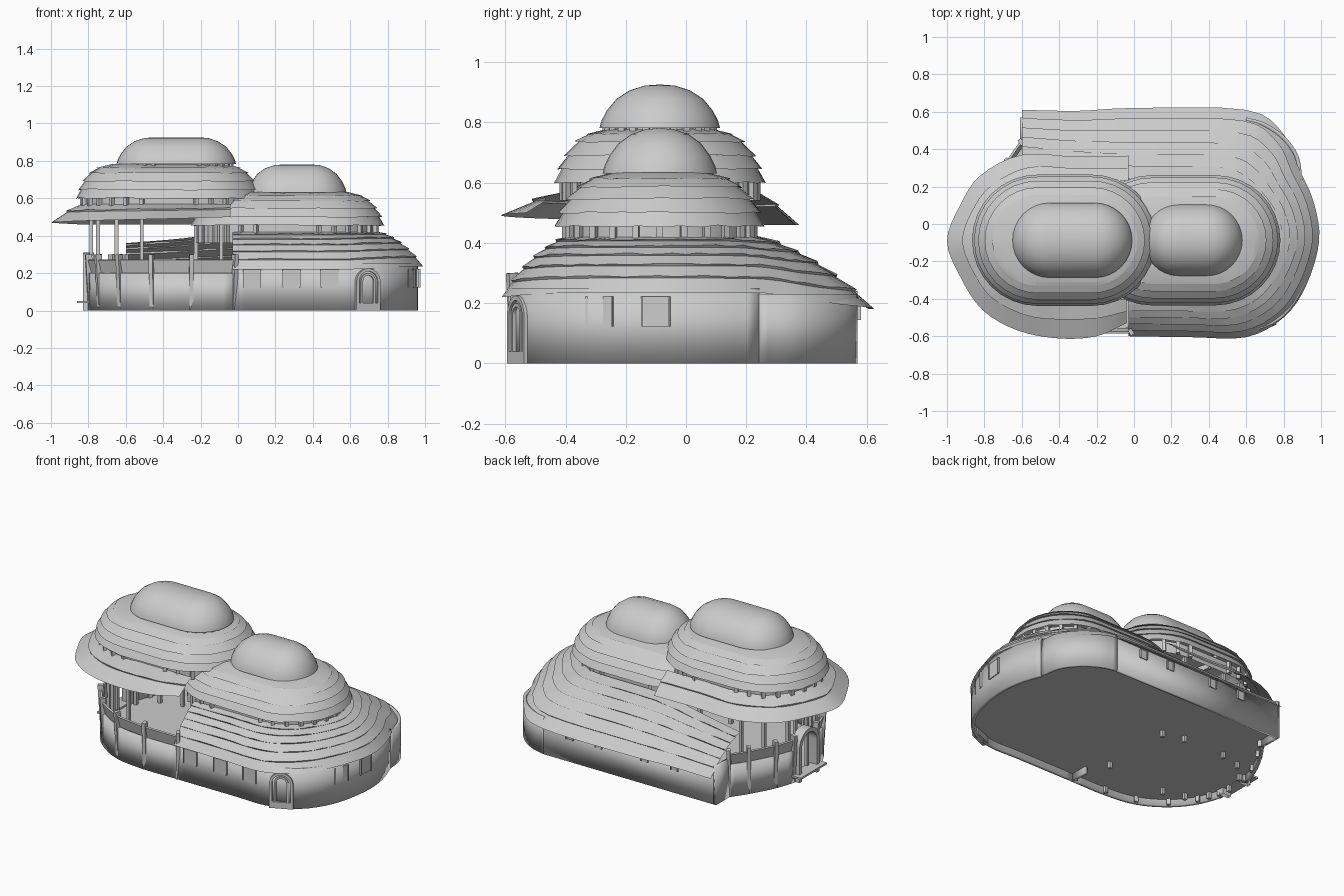
import bpy, bmesh, math, random
from mathutils import Vector, Matrix

random.seed(4)
if "Cube" in bpy.data.objects:
    bpy.data.objects.remove(bpy.data.objects["Cube"])

stone = bpy.data.materials.new("pale_grey")
stone.use_nodes = True
GREY = (0.6, 0.6, 0.6, 1)
stone.diffuse_color = GREY
stone.node_tree.nodes["Principled BSDF"].inputs["Base Color"].default_value = GREY
CY = -0.087  # shared axis of both towers


def finish(name, bm, smooth=True):
    bmesh.ops.recalc_face_normals(bm, faces=bm.faces)
    mesh = bpy.data.meshes.new(name)
    bm.to_mesh(mesh)
    bm.free()
    mesh.materials.append(stone)
    ob = bpy.data.objects.new(name, mesh)
    bpy.context.collection.objects.link(ob)
    if smooth:
        bpy.ops.object.select_all(action='DESELECT')
        ob.select_set(True)
        bpy.context.view_layer.objects.active = ob
        bpy.ops.object.shade_smooth_by_angle(angle=math.radians(35))
    return ob


def loft(name, loops, closed=True, cap=False):
    bm = bmesh.new()
    rings = [[bm.verts.new(p) for p in loop] for loop in loops]
    n = len(rings[0])
    for a, b in zip(rings, rings[1:]):
        for i in range(n if closed else n - 1):
            j = (i + 1) % n
            bm.faces.new((a[i], a[j], b[j], b[i]))
    if cap:
        bm.faces.new(rings[-1])
    return finish(name, bm)


def stadium(cx, half, r, z, n=16, wobble=0.0):
    pts = []
    for side in (1, -1):
        for i in range(n + 1):
            a = math.pi * i / n - math.pi / 2
            pts.append(Vector((cx + side * (half + r * math.cos(a)), CY + side * r * math.sin(a),
                               z + random.uniform(-wobble, wobble))))
    return pts


def curve(pts, k=4):
    # Catmull-Rom resampling of a short path
    pts = [Vector(p) for p in pts]
    ext = [pts[0] * 2 - pts[1]] + pts + [pts[-1] * 2 - pts[-2]]
    out = []
    for a, b, c, d in zip(ext, ext[1:], ext[2:], ext[3:]):
        for i in range(k):
            t = i / k
            out.append(0.5 * (2 * b + (c - a) * t + (2 * a - 5 * b + 4 * c - d) * t * t
                              + (3 * b - a - 3 * c + d) * t ** 3))
    return out + [pts[-1]]


def thatch_tier(name, cx, half, rows):
    # each course ends tucked under the lip of the next one
    loops = []
    for (r0, z0), (r1, z1) in zip(rows, rows[1:]):
        loops.append(stadium(cx, half, r0 + 0.008, z0, wobble=0.004))
        loops.append(stadium(cx, half, r1 - 0.008, z1 + 0.004))
    return loft(name, loops, cap=True)


def thatch_skirt(name, outer, inner, rows, bulge):
    outer, inner = curve(outer), curve(inner)
    loops = []
    for k in range(rows):
        for t, lift in ((k / rows, 0.01 if k else 0.0), ((k + 1) / rows, 0.0)):
            up = Vector((0, 0, bulge * 4 * t * (1 - t) + lift))
            loops.append([o.lerp(i, max(0, t - lift * 2)) + up
                          + Vector((0, 0, random.uniform(-.003, .003) if lift else 0))
                          for o, i in zip(outer, inner)])
    return loft(name, loops, closed=False)


def wall(name, path, z0, z1, thick=0.02):
    ob = loft(name, [[Vector((p[0], p[1], z)) for p in path] for z in (z0, z1)], closed=False)
    mod = ob.modifiers.new("thickness", 'SOLIDIFY')
    mod.thickness = thick
    mod.offset = 0
    return ob


def box(name, loc, size, turn=0.0, lean=0.0):
    bm = bmesh.new()
    m = (Matrix.Translation(loc) @ Matrix.Rotation(turn, 4, 'Z') @ Matrix.Rotation(lean, 4, 'Y')
         @ Matrix.Diagonal((*size, 1)))
    bmesh.ops.create_cube(bm, size=1, matrix=m)
    return finish(name, bm, False)


def arch(name, loc, turn, width, height, band, depth):
    # arched frame facing local +x
    r = width / 2
    profile = []
    for rad in (r, r - band):
        top = height - r
        row = [(-rad, 0)] + [(-rad * math.cos(math.pi * i / 12), top + rad * math.sin(math.pi * i / 12))
                             for i in range(13)] + [(rad, 0)]
        profile.append(row)
    m = Matrix.Translation(loc) @ Matrix.Rotation(turn, 4, 'Z')
    order = [(0, -depth), (0, depth), (1, depth), (1, -depth), (0, -depth)]
    return loft(name, [[m @ Vector((d, y, z)) for y, z in profile[s]] for s, d in order], closed=False)


# Ground floor walls
front_wall = [(-.02, -.57), (.2, -.57), (.4, -.57), (.6, -.57), (.78, -.5), (.9, -.33),
              (.95, -.1), (.94, .08), (.89, .24)]
back_bend = [(.89, .24), (.87, .36), (.8, .46), (.7, .53), (.6, .56)]
low_wall = [(-.6, .43), (-.67, .33), (-.75, .18), (-.8, .02), (-.8, -.12), (-.74, -.3),
            (-.63, -.44), (-.46, -.54), (-.25, -.57), (-.02, -.57)]
front_wall, back_bend, terrace = [curve([(x, y, 0) for x, y in p]) for p in (front_wall, back_bend, low_wall)]
wall("front_wall", front_wall, 0, .25)
wall("back_corner_wall", back_bend, 0, .23)
wall("back_wall", [(.6, .56), (-.6, .56)], 0, .21)
wall("back_end_wall", [(-.6, .57), (-.6, .42)], 0, .24)
wall("front_return_wall", [(-.02, -.57), (-.02, -.45)], 0, .28)

# Terrace parapet, split for the entrance
wall("terrace_wall_back", terrace[:12], 0, .2)
wall("terrace_wall_front", terrace[17:], 0, .2)

# Floor slab
bm = bmesh.new()
bm.faces.new([bm.verts.new((p[0], p[1], .04)) for p in
              front_wall + back_bend[1:] + [Vector((-.6, .56))] + terrace[:-1]])
finish("floor", bm, False)

# Fence posts and leaning panels above the parapet
stops = [terrace[0], terrace[4], terrace[8], terrace[11]], [terrace[i] for i in (17, 20, 24, 28, 32, 36)]
for run in stops:
    for p in run:
        out = math.atan2(p.y - CY, p.x + .3)
        box("fence_post", (p.x, p.y, .15), (.035, .022, .3), out, .06)
    for a, b in zip(run, run[1:]):
        d = b - a
        turn = math.atan2(d.y, d.x) - math.pi / 2
        mid = (a + b) / 2
        box("fence_panel", (mid.x, mid.y, .235), (.012, d.length, .075), turn, .25)

# Entrance arch and steps
arch("entrance_arch", (-.8, -.05, 0), math.pi, .2, .31, .025, .03)
box("entrance_step", (-.82, -.05, .045), (.08, .26, .012))

# Front door
door_turn = math.radians(-66)
arch("door_frame", (.69, -.548, 0), door_turn, .14, .225, .016, .02)
arch("door_inner_frame", (.69, -.548, .03), door_turn, .085, .17, .012, .018)
box("door_sill", (.69, -.548, .02), (.04, .12, .04), door_turn)

# Windows: pane plate with a slim border
windows = [(x, -.581, -90, .09) for x in (.075, .285, .49)]
windows += [(.921, -.285, -22, .09), (.961, -.1, -5, .09)]
windows += [(x, .571, 90, .045) for x in (.41, .21, -.11, -.32)]
for x, y, deg, w in windows:
    turn = math.radians(deg)
    side = Vector((-math.sin(turn), math.cos(turn), 0))
    c = Vector((x, y, .172))
    box("window_pane", c, (.008, w, w + .01), turn)
    for s in (-1, 1):
        box("window_jamb", c + side * s * w / 2, (.02, .006, w + .01), turn)

# Tower columns standing on the terrace
ring = stadium(-.37, .145, .27, 0, n=6)
for p in ring[1:]:
    if p.x < .0:
        box("column", (p.x, p.y, .28), (.02, .02, .56))

# Clerestory bands with small posts
bands = [("low_tower_band", .265, .17, .31, .36, .47), ("high_tower_band", -.37, .145, .32, .54, .615),
         ("low_cap_band", .315, .075, .165, .6, .645), ("high_cap_band", -.33, .12, .175, .75, .8)]
for name, cx, half, r, z0, z1 in bands:
    loft(name, [stadium(cx, half, r - .01, z) for z in (z0, z1)])
    for p in stadium(cx, half, r, (z0 + z1) / 2, n=12):
        turn = math.atan2(p.y - CY, p.x - cx)
        box(name + "_post", p, (.02, .022, z1 - z0), turn)

# Lower thatched roof around the low tower and back wing
thatch_skirt("main_roof",
             [(-.03, -.6, .22), (.3, -.605, .22), (.6, -.605, .22), (.8, -.5, .23), (.92, -.33, .235),
              (.99, -.09, .235), (.96, .12, .235), (.88, .3, .23), (.8, .48, .2), (.6, .61, .185),
              (0, .62, .18), (-.3, .605, .18), (-.6, .61, .18)],
             [(-.03, -.39, .42), (.25, -.39, .42), (.44, -.39, .42), (.58, -.35, .42), (.69, -.23, .42),
              (.75, -.09, .42), (.72, .04, .42), (.65, .13, .42), (.57, .19, .42), (.44, .23, .42),
              (0, .24, .42), (-.3, .27, .385), (-.6, .31, .36)], 6, .03)

# Wide eave over the terrace
thatch_skirt("terrace_eave",
             [(-.04, -.53, .5), (-.2, -.6, .495), (-.4, -.612, .49), (-.62, -.57, .485), (-.81, -.46, .48),
              (-.93, -.28, .475), (-1, -.09, .47), (-.93, .1, .465), (-.82, .26, .46), (-.6, .37, .46),
              (-.3, .36, .46), (-.03, .365, .46)],
             [(-.04, -.4, .57), (-.2, -.4, .57), (-.4, -.4, .57), (-.53, -.4, .57), (-.7, -.33, .57),
              (-.79, -.22, .57), (-.83, -.09, .57), (-.8, .03, .57), (-.71, .14, .57), (-.53, .23, .57),
              (-.3, .23, .57), (-.03, .23, .57)], 2, .005)

# Middle thatched tiers
thatch_tier("low_tower_roof", .265, .17,
            [(.34, .455), (.327, .5), (.302, .545), (.265, .585), (.225, .612), (.16, .63)])
thatch_tier("high_tower_roof", -.37, .145,
            [(.343, .6), (.332, .645), (.31, .69), (.275, .735), (.235, .76), (.16, .78)])

# Smooth domed caps
shape = [(.9, .03), (1, 0), (.97, .16), (.88, .4), (.72, .67), (.5, .87), (.25, .98), (.05, 1)]
for name, cx, half, r, z, h in (("low_cap", .315, .075, .19, .63, .15), ("high_cap", -.33, .12, .2, .782, .143)):
    loft(name, [stadium(cx, half, r * a, z + h * b) for a, b in shape], cap=True)
